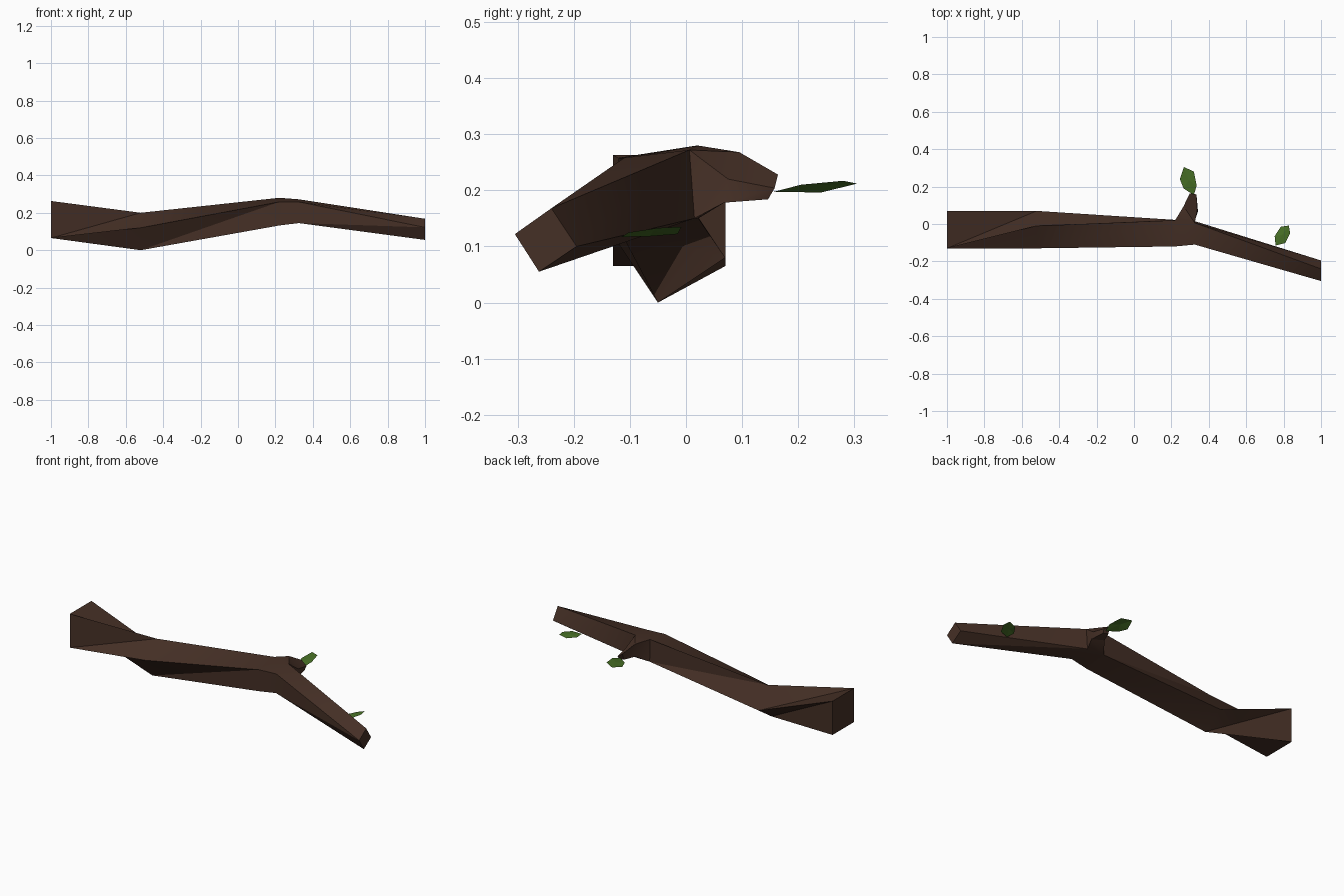
import bpy, bmesh
import math

if "Cube" in bpy.data.objects:
    bpy.data.objects.remove(bpy.data.objects["Cube"])


def material(name, rgb):
    m = bpy.data.materials.new(name)
    m.diffuse_color = (*rgb, 1)
    m.use_nodes = True
    m.node_tree.nodes["Principled BSDF"].inputs["Base Color"].default_value = m.diffuse_color
    return m


bark = material("dark_bark", (0.060, 0.029, 0.019))
green = material("leaf_green", (0.066, 0.165, 0.020))


def finish(bm, name, mat):
    me = bpy.data.meshes.new(name)
    bm.to_mesh(me)
    bm.free()
    me.materials.append(mat)
    ob = bpy.data.objects.new(name, me)
    bpy.context.collection.objects.link(ob)
    return ob


def bridge(bm, a, b, skip=None):
    """Join two four-sided rings, splitting every side along the same diagonal."""
    for i in range(4):
        if i == skip:
            continue
        j = (i + 1) % 4
        bm.faces.new((a[i], a[j], b[i]))
        bm.faces.new((a[j], b[j], b[i]))


# Branch: twisting square sections (x, then y/z of back-top, front-top, front-bottom, back-bottom)
sections = [
    (-1.0, [(.07, .263), (-.13, .263), (-.13, .065), (.07, .065)]),
    (-.52, [(.07, .08), (-.01, .20), (-.13, .12), (-.05, .0)]),
    (.22, [(.02, .28), (-.12, .258), (-.12, .132), (.022, .15)]),
    (.325, [(.006, .272), (-.11, .258), (-.11, .145), (.015, .15)]),
    (1.0, [(-.24, .168), (-.305, .122), (-.262, .055), (-.195, .10)]),
]
bm = bmesh.new()
rings = [[bm.verts.new((x, y, z)) for y, z in pts] for x, pts in sections]
# the second section is listed one corner ahead, so turn it into step with its neighbours
r0, r1, r2, r3, r4 = rings
bridge(bm, r0, r1)
bridge(bm, r1[1:] + r1[:1], r2)
bridge(bm, r2, r3, skip=3)      # back side left open for the twig
bridge(bm, r3, r4)
bm.faces.new(r0)
bm.faces.new(r4)

# Twig growing out of the open back side
base = [r2[0], r3[0], r3[3], r2[3]]
mid = [bm.verts.new(p) for p in
       [(.265, .095, .268), (.338, .075, .22), (.342, .068, .178), (.27, .085, .19)]]
tip = [bm.verts.new(p) for p in
       [(.298, .164, .228), (.334, .158, .204), (.33, .146, .184), (.298, .15, .19)]]
bridge(bm, base, mid)
bridge(bm, mid, tip)
bm.faces.new(tip)
bmesh.ops.recalc_face_normals(bm, faces=bm.faces[:])
branch = finish(bm, "branch", bark)
bpy.context.view_layer.objects.active = branch
branch.select_set(True)
bpy.ops.object.shade_smooth_by_angle(angle=math.radians(30))


# Leaves: two slightly tilted halves meeting on a midrib
def leaf(name, rib, left, right):
    bm = bmesh.new()
    ribs = [bm.verts.new(p) for p in rib]
    for side in (left, right):
        s = [bm.verts.new(p) for p in side]
        bm.faces.new((ribs[0], ribs[1], s[0]))
        bm.faces.new((ribs[1], s[1], s[0]))
        bm.faces.new((ribs[1], ribs[2], s[1]))
    for f in bm.faces:
        f.normal_update()
        if f.normal.z < 0:
            f.normal_flip()
    finish(bm, name, green)


leaf("twig_leaf",
     [(.32, .155, .197), (.292, .235, .209), (.267, .305, .212)],
     [(.265, .19, .197), (.245, .24, .196)],
     [(.335, .205, .210), (.32, .28, .217)])
leaf("branch_leaf",
     [(.757, -.115, .117), (.792, -.058, .128), (.828, -.008, .135)],
     [(.752, -.065, .118), (.785, -.015, .122)],
     [(.808, -.102, .125), (.835, -.05, .133)])
